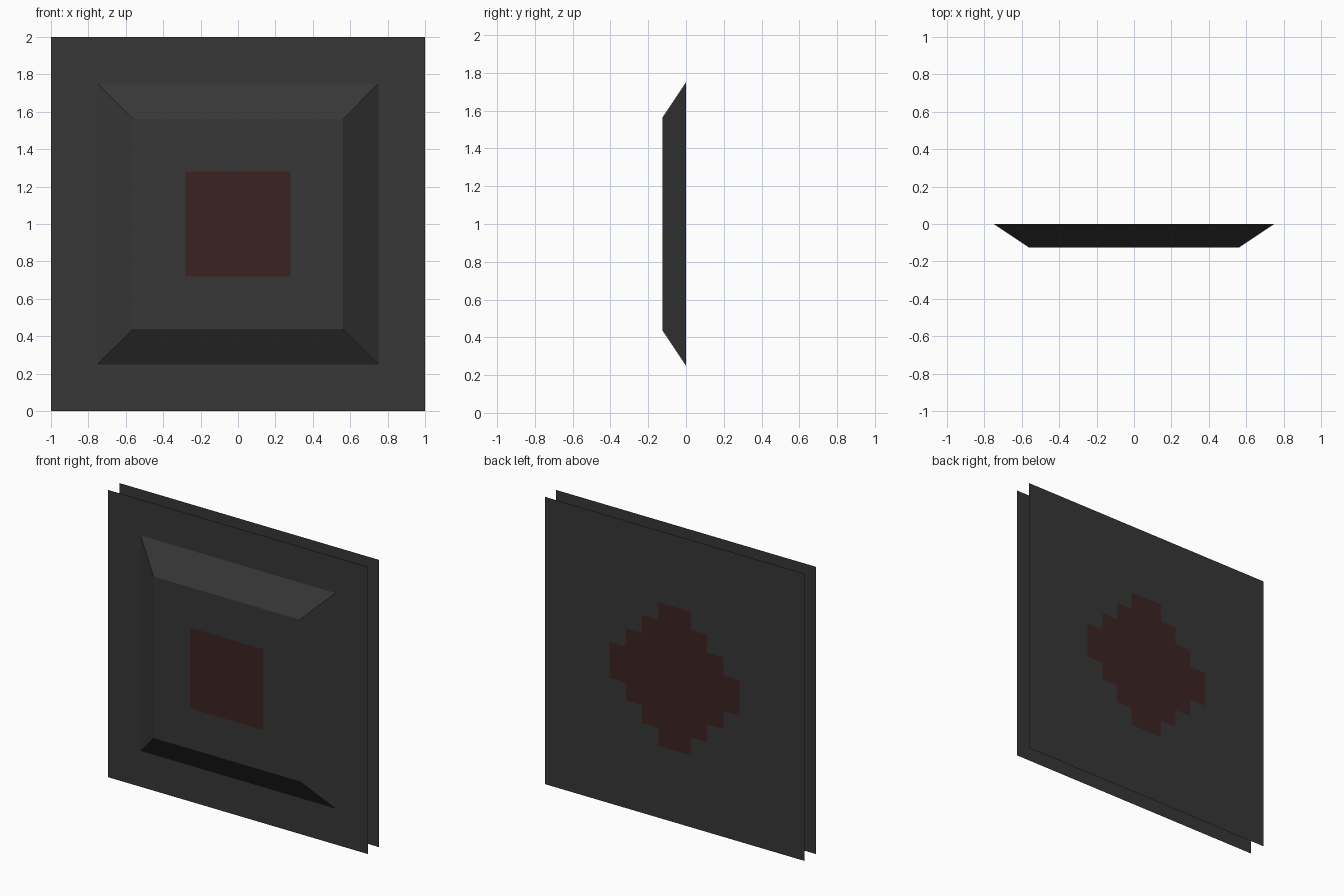
import bpy, bmesh
from mathutils import Matrix, Vector

if "Cube" in bpy.data.objects:
    bpy.data.objects.remove(bpy.data.objects["Cube"])


def material(name, rgb):
    m = bpy.data.materials.new(name)
    m.diffuse_color = (*rgb, 1.0)
    m.use_nodes = True
    m.node_tree.nodes["Principled BSDF"].inputs["Base Color"].default_value = m.diffuse_color
    return m


MATS = [material("charcoal", (0.038, 0.038, 0.038)),
        material("dark red", (0.046, 0.0165, 0.0165))]


def upright_grid(cells, half, y):
    """Square grid standing upright at depth y, facing the front."""
    bm = bmesh.new()
    place = Matrix.Translation((0, y, 1)) @ Matrix.Rotation(1.5707963267948966, 4, 'X')
    bmesh.ops.create_grid(bm, x_segments=cells, y_segments=cells, size=half, matrix=place)
    return bm


def finish(bm, name, is_red):
    for f in bm.faces:
        c = f.calc_center_median()
        f.material_index = 1 if is_red(abs(c.x), abs(c.z - 1), c.y) else 0
    me = bpy.data.meshes.new(name)
    bm.to_mesh(me)
    bm.free()
    for m in MATS:
        me.materials.append(m)
    ob = bpy.data.objects.new(name, me)
    bpy.context.collection.objects.link(ob)
    return ob


def diamond(ax, az, y):
    return ax + az < 0.51


# Two thin square sheets with a stepped red diamond
front = upright_grid(16, 1.0, 0.0)
finish(front, "front_sheet", diamond)

back = upright_grid(16, 1.0, 0.125)
bmesh.ops.reverse_faces(back, faces=back.faces[:])
finish(back, "back_sheet", diamond)

# Raised panel: flat face with a red square, sloping sides out to the front sheet
panel = upright_grid(4, 0.5625, -0.125)
rim = [e for e in panel.edges if e.is_boundary]
new = bmesh.ops.extrude_edge_only(panel, edges=rim)["geom"]
verts = [g for g in new if isinstance(g, bmesh.types.BMVert)]
for v in verts:
    v.co = Vector((v.co.x * 0.75 / 0.5625, 0.0, 1 + (v.co.z - 1) * 0.75 / 0.5625))
bmesh.ops.recalc_face_normals(panel, faces=panel.faces[:])
if sum(f.normal.y * f.calc_area() for f in panel.faces) > 0:
    bmesh.ops.reverse_faces(panel, faces=panel.faces[:])
finish(panel, "raised_panel", lambda ax, az, y: max(ax, az) < 0.28 and y < -0.12)
